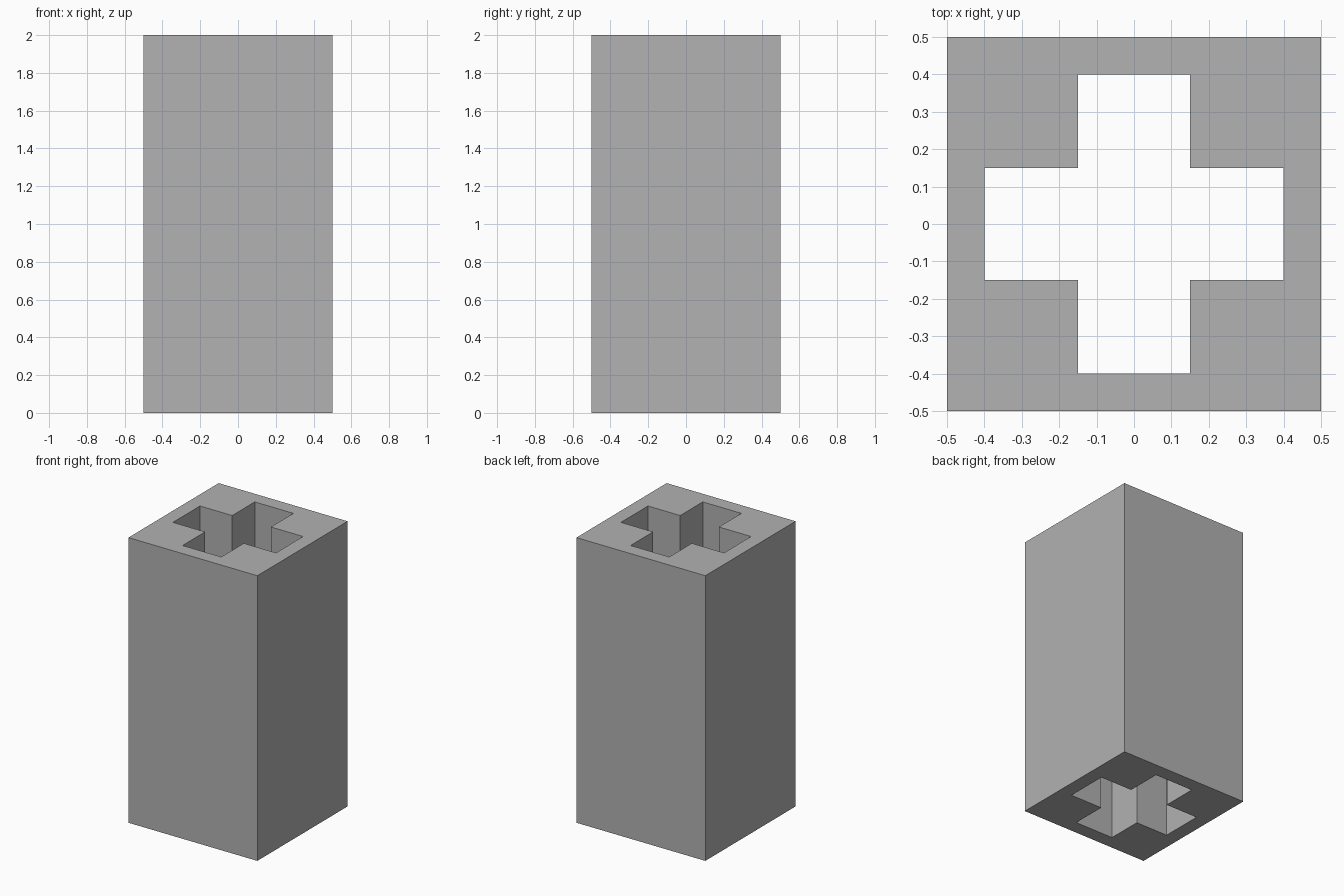
import bpy
import bmesh
from mathutils import Vector

HEIGHT = 2.0
HALF = 0.5        # half width of the block
ARM = 0.4         # reach of the cross-shaped hole
ARM_HALF = 0.15   # half width of each arm

cube = bpy.data.objects.get("Cube")
if cube:
    bpy.data.objects.remove(cube, do_unlink=True)

grey = bpy.data.materials.new("plain grey")
grey.use_nodes = True
colour = (0.445, 0.445, 0.445, 1)
grey.diffuse_color = colour
grey.node_tree.nodes["Principled BSDF"].inputs["Base Color"].default_value = colour


def quarter_turns(points):
    """Repeat one corner's points around the four corners."""
    loop = []
    for turn in range(4):
        for x, y in points:
            for _ in range(turn):
                x, y = -y, x
            loop.append((x, y))
    return loop


def add_loop(bm, points):
    """Add a closed outline on the ground and return its edges."""
    verts = [bm.verts.new((x, y, 0)) for x, y in points]
    return [bm.edges.new((v, verts[i - 1])) for i, v in enumerate(verts)]


# Square outline with a cross-shaped hole running right through
bm = bmesh.new()
edges = add_loop(bm, quarter_turns([(HALF, HALF)]))
edges += add_loop(bm, quarter_turns([(ARM, ARM_HALF), (ARM_HALF, ARM_HALF),
                                     (ARM_HALF, ARM)]))
bmesh.ops.triangle_fill(bm, edges=edges, use_beauty=True, normal=Vector((0, 0, 1)))

# Raise the section into a closed block
result = bmesh.ops.extrude_face_region(bm, geom=bm.faces[:])
top = [g for g in result["geom"] if isinstance(g, bmesh.types.BMVert)]
bmesh.ops.translate(bm, verts=top, vec=(0, 0, HEIGHT))
bmesh.ops.recalc_face_normals(bm, faces=bm.faces[:])

mesh = bpy.data.meshes.new("hollow_block")
bm.to_mesh(mesh)
bm.free()
mesh.materials.append(grey)
block = bpy.data.objects.new("hollow_block", mesh)
bpy.context.collection.objects.link(block)
